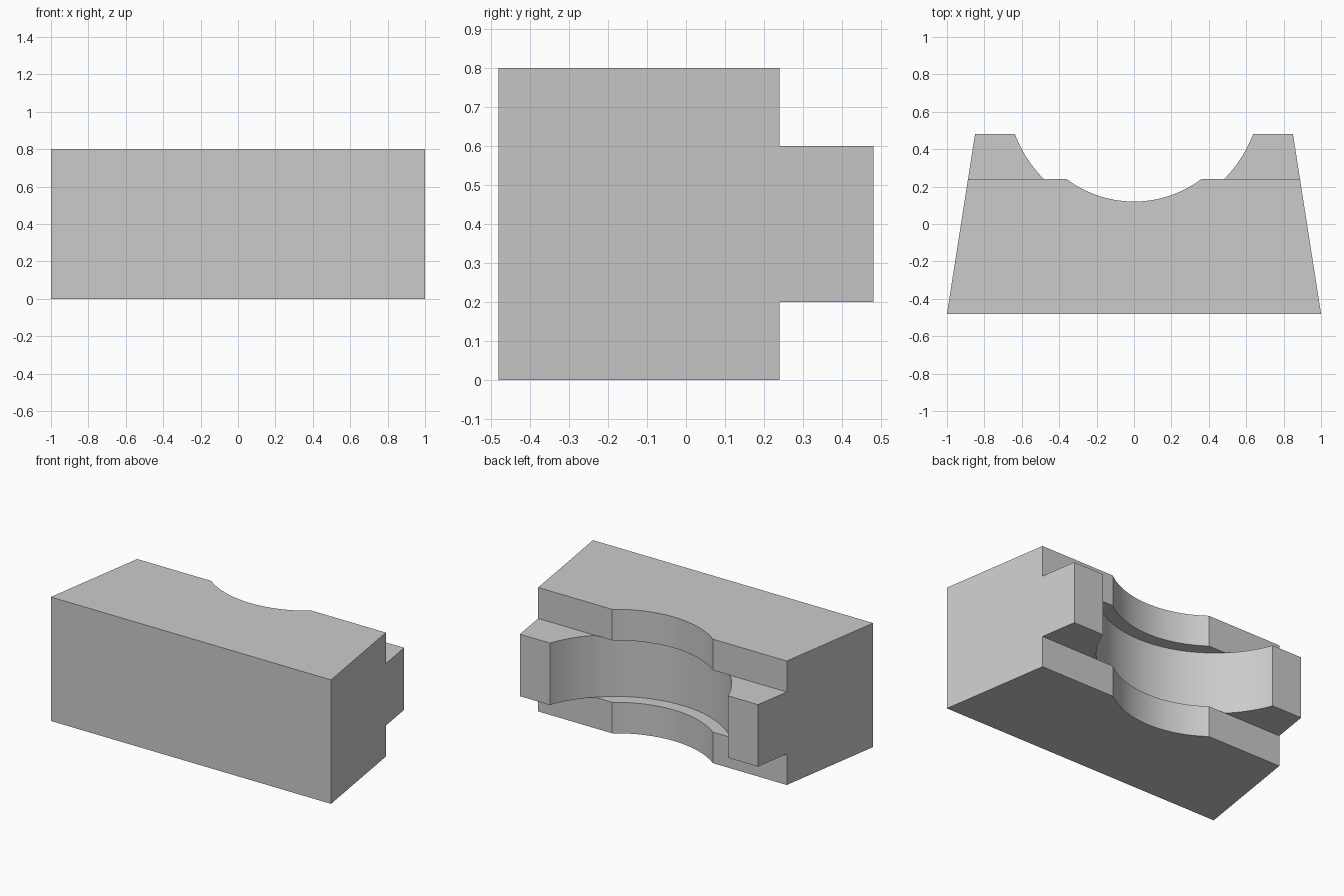
import bpy, bmesh, math

cube = bpy.data.objects.get("Cube")
if cube:
    bpy.data.objects.remove(cube, do_unlink=True)

# One plain grey for the whole block
grey = bpy.data.materials.new("plain grey")
grey.use_nodes = True
colour = (0.6, 0.6, 0.6, 1)
grey.diffuse_color = colour
grey.node_tree.nodes["Principled BSDF"].inputs["Base Color"].default_value = colour

HEIGHT, BACK, STEP = 0.8, 0.48, 0.24      # block height, half depth, start of tongue
TONGUE_LOW, TONGUE_HIGH = 0.2, 0.6
BORE_Y = 0.72                             # axis of the round recess


def prism(name, outline, z0, z1):
    """Extrude an xy outline from z0 to z1."""
    bm = bmesh.new()
    base = bm.faces.new([bm.verts.new((x, y, z0)) for x, y in outline])
    top = bmesh.ops.extrude_face_region(bm, geom=[base])["geom"]
    verts = [g for g in top if isinstance(g, bmesh.types.BMVert)]
    bmesh.ops.translate(bm, verts=verts, vec=(0, 0, z1 - z0))
    bmesh.ops.recalc_face_normals(bm, faces=bm.faces)
    mesh = bpy.data.meshes.new(name)
    bm.to_mesh(mesh)
    bm.free()
    mesh.materials.append(grey)
    obj = bpy.data.objects.new(name, mesh)
    bpy.context.collection.objects.link(obj)
    return obj


def circle(radius, sides=128):
    turn = 2 * math.pi / sides
    return [(radius * math.cos(i * turn), BORE_Y + radius * math.sin(i * turn))
            for i in range(sides)]


# Tapered block
block = prism("grooved_block",
              [(-1, -BACK), (1, -BACK), (0.85, BACK), (-0.85, BACK)], 0, HEIGHT)

# Cutters: ledges above and below the tongue, round recess, wider middle groove
strip = [(-2, STEP), (2, STEP), (2, 1), (-2, 1)]
cutters = [
    prism("lower_ledge_cutter", strip, -1, TONGUE_LOW),
    prism("upper_ledge_cutter", strip, TONGUE_HIGH, 2),
    prism("recess_cutter", circle(0.6), -1, 2),
    prism("groove_cutter", circle(0.68), TONGUE_LOW, TONGUE_HIGH),
]

bpy.ops.object.select_all(action="DESELECT")
block.select_set(True)
bpy.context.view_layer.objects.active = block
for cutter in cutters:
    cutter.hide_render = True
    mod = block.modifiers.new(cutter.name, "BOOLEAN")
    mod.operation = "DIFFERENCE"
    mod.solver = "EXACT"
    mod.object = cutter
    bpy.ops.object.modifier_apply(modifier=mod.name)
    bpy.data.objects.remove(cutter, do_unlink=True)

# Smooth recess walls, crisp edges elsewhere
bpy.ops.object.shade_smooth_by_angle(angle=math.radians(20))
